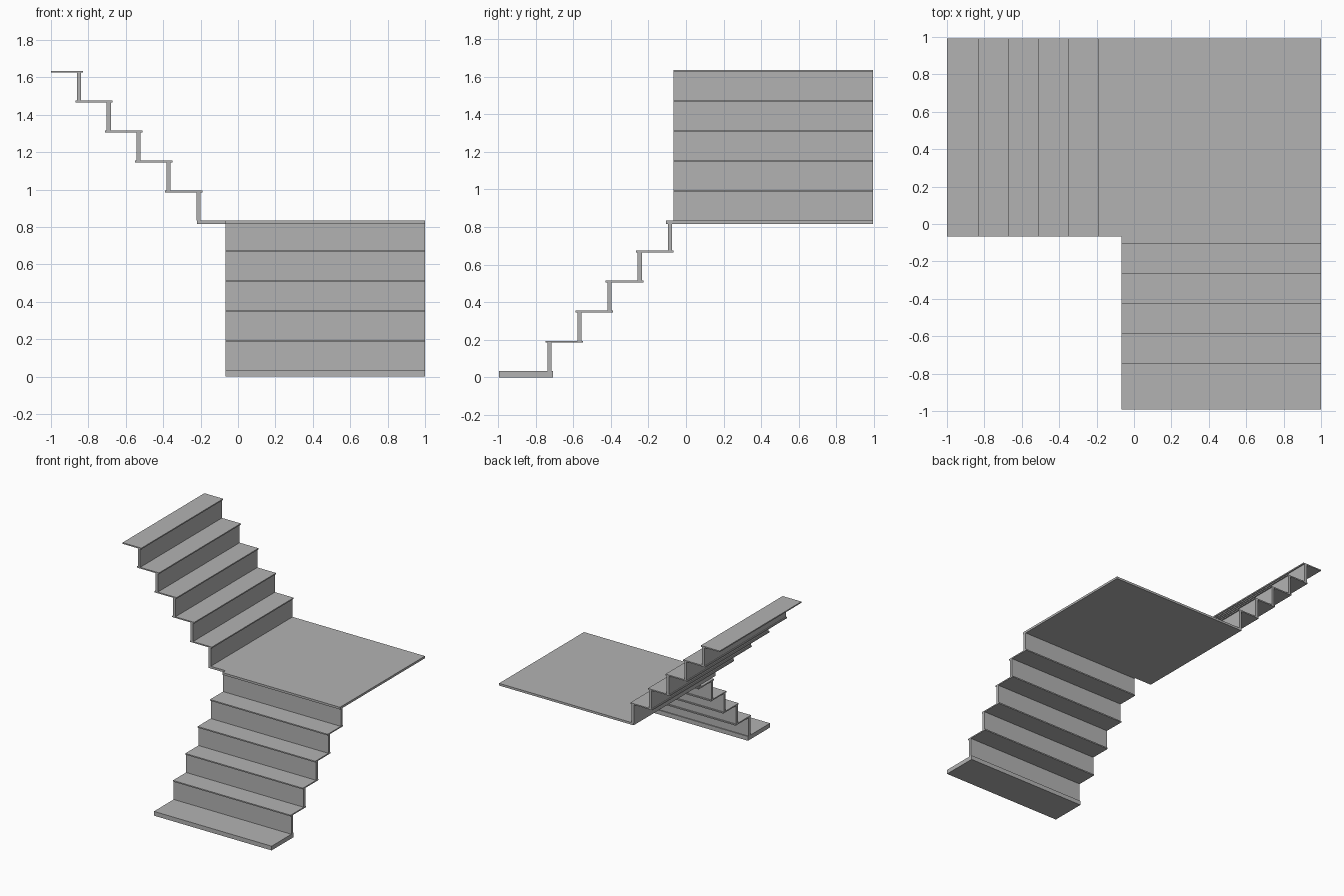
import bpy
import bmesh

cube = bpy.data.objects.get("Cube")
if cube:
    bpy.data.objects.remove(cube, do_unlink=True)

GREY = (0.45, 0.45, 0.45, 1.0)
mat = bpy.data.materials.new("plain grey")
mat.use_nodes = True
mat.diffuse_color = GREY
mat.node_tree.nodes["Principled BSDF"].inputs["Base Color"].default_value = GREY


def slab(name, outline, z0, z1):
    """Flat board: a plan outline extruded from z0 to z1."""
    bm = bmesh.new()
    face = bm.faces.new([bm.verts.new((x, y, z0)) for x, y in outline])
    top = bmesh.ops.extrude_face_region(bm, geom=[face])["geom"]
    verts = [v for v in top if isinstance(v, bmesh.types.BMVert)]
    bmesh.ops.translate(bm, verts=verts, vec=(0, 0, z1 - z0))
    bmesh.ops.recalc_face_normals(bm, faces=bm.faces)
    mesh = bpy.data.meshes.new(name)
    bm.to_mesh(mesh)
    bm.free()
    mesh.materials.append(mat)
    obj = bpy.data.objects.new(name, mesh)
    bpy.context.collection.objects.link(obj)
    return obj


def board(name, x0, x1, y0, y1, z0, z1):
    return slab(name, [(x0, y0), (x1, y0), (x1, y1), (x0, y1)], z0, z1)


STEP = 0.16            # rise and going are equal
TREAD = 0.01           # tread thickness
RISER = 0.022          # riser thickness
NOSE = 0.01            # tread overhang in front of the riser
DEPTH = 0.2            # full tread depth
FRONT, BACK = -0.993, 0.993
INNER = -0.067         # inner corner of the turn
LANDING_TOP = 0.835
LANDING_BOTTOM = 0.817

# Bottom step
board("bottom_step", INNER, 1, FRONT, -0.707, 0, 0.035)

# Lower flight, climbing towards the back
for i in range(5):
    nose = -0.747 + i * STEP
    z = 0.035 + i * STEP
    riser_top = z + STEP - TREAD if i < 4 else LANDING_BOTTOM
    board(f"lower_riser_{i + 1}", INNER, 1, nose + NOSE, nose + NOSE + RISER, z, riser_top)
    if i < 4:
        board(f"lower_tread_{i + 1}", INNER, 1, nose, nose + DEPTH,
              riser_top, riser_top + TREAD)

# Landing with a nosing over the lower flight
slab("landing", [(-0.22, INNER), (INNER, INNER), (INNER, -0.107),
                 (1, -0.107), (1, BACK), (-0.22, BACK)],
     LANDING_BOTTOM, LANDING_TOP)

# Upper flight, climbing towards the right side
for i in range(5):
    nose = -0.19 - i * STEP
    z = LANDING_TOP + i * STEP
    riser_top = z + STEP - TREAD
    board(f"upper_riser_{i + 1}", nose - NOSE - RISER, nose - NOSE, INNER, BACK, z, riser_top)
    board(f"upper_tread_{i + 1}", max(nose - DEPTH, -1), nose, INNER, BACK,
          riser_top, riser_top + TREAD)
